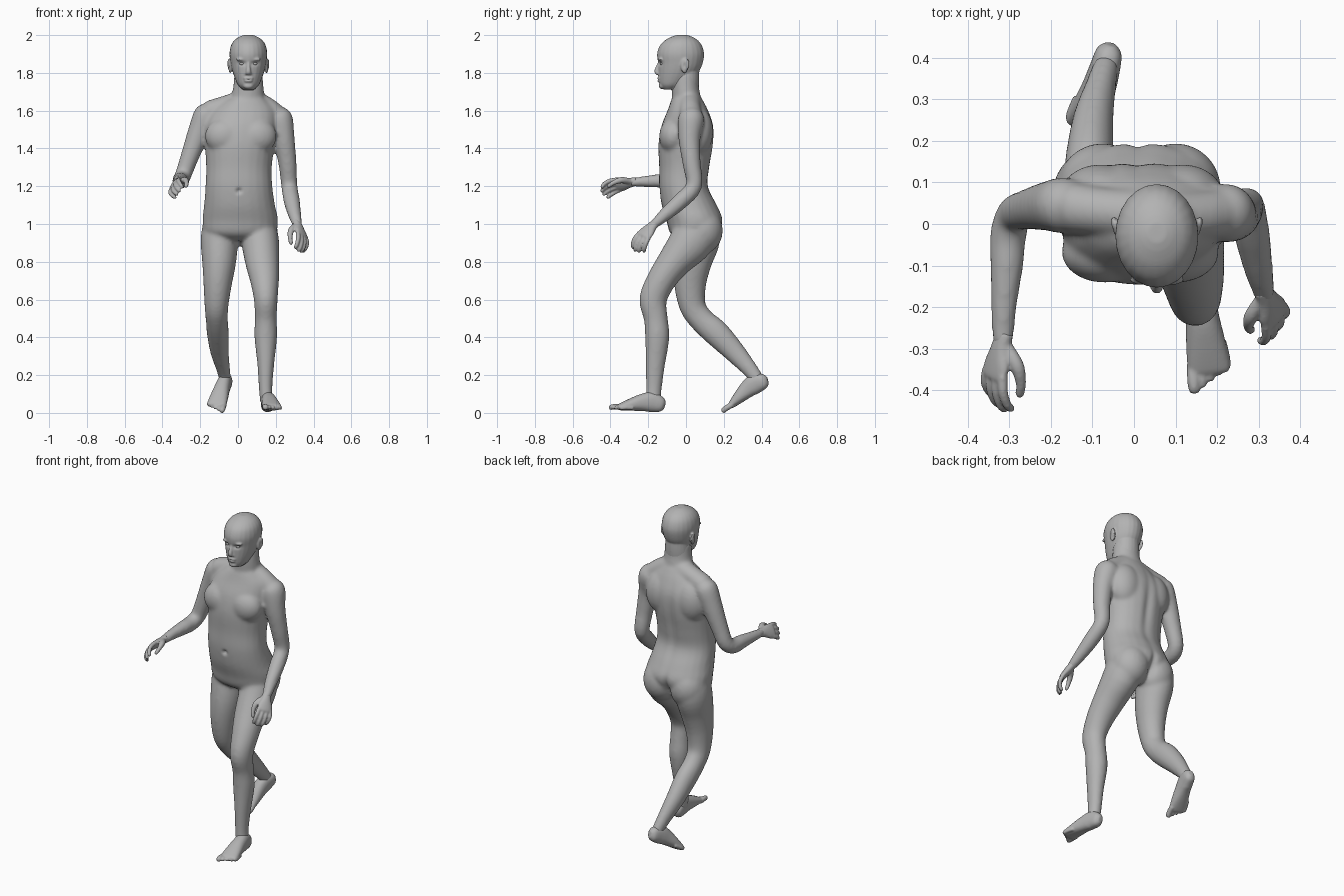
import bpy
import bmesh
from math import cos, sin, pi, exp, copysign
from mathutils import Vector, Matrix

default_cube = bpy.data.objects.get("Cube")
if default_cube:
    bpy.data.objects.remove(default_cube, do_unlink=True)

X_AXIS, Y_AXIS, Z_AXIS = Vector((1, 0, 0)), Vector((0, 1, 0)), Vector((0, 0, 1))
FACE_X = 0.055

skin = bpy.data.materials.new("plain_grey")
skin.use_nodes = True
skin.diffuse_color = (0.45, 0.45, 0.45, 1)
skin.node_tree.nodes["Principled BSDF"].inputs["Base Color"].default_value = skin.diffuse_color


def smooth_rings(rings, steps):
    """Catmull-Rom interpolation of centre and radii together."""
    points = [Vector(r if len(r) == 5 else (*r, r[-1])) for r in rings]
    points = [points[0] * 2 - points[1]] + points + [points[-1] * 2 - points[-2]]
    result = []
    for a, b, c, d in zip(points, points[1:], points[2:], points[3:]):
        for i in range(steps):
            t = i / steps
            result.append((b * 2 + (c - a) * t + (a * 2 - b * 5 + c * 4 - d) * t ** 2
                           + (b * 3 - a - c * 3 + d) * t ** 3) / 2)
    return result + [points[-2]]


def tube(bm, rings, side=X_AXIS, power=2.0, sides=24, steps=4, axis=None):
    """Loft through rings of (x, y, z, radius along side, other radius)."""
    samples = smooth_rings(rings, steps)
    centres = [Vector(s[:3]) for s in samples]
    loops = []
    for i, (s, centre) in enumerate(zip(samples, centres)):
        along = axis or centres[min(i + 1, len(centres) - 1)] - centres[max(i - 1, 0)]
        along = along.normalized()
        u = (side - along * side.dot(along)).normalized()
        v = along.cross(u)
        loop = []
        for k in range(sides):
            ca, sa = cos(2 * pi * k / sides), sin(2 * pi * k / sides)
            ca, sa = (copysign(abs(w) ** (2 / power), w) for w in (ca, sa))
            loop.append(bm.verts.new(centre + u * ca * s[3] + v * sa * s[4]))
        loops.append(loop)
    for low, high in zip(loops, loops[1:]):
        for k in range(sides):
            n = (k + 1) % sides
            bm.faces.new((low[k], low[n], high[n], high[k]))
    bm.faces.new(loops[0][::-1])
    bm.faces.new(loops[-1])


def ball(bm, centre, radii):
    matrix = Matrix.Translation(centre) @ Matrix.Diagonal((*radii, 1))
    bmesh.ops.create_uvsphere(bm, u_segments=24, v_segments=16, radius=1, matrix=matrix)


def finish(name, bm, voxel, rounds, dents=()):
    """Fuse the overlapping shapes into one skin, soften it, then press the dents."""
    bmesh.ops.recalc_face_normals(bm, faces=bm.faces)
    mesh = bpy.data.meshes.new(name)
    bm.to_mesh(mesh)
    bm.free()
    obj = bpy.data.objects.new(name, mesh)
    bpy.context.scene.collection.objects.link(obj)
    fuse = obj.modifiers.new("fuse", 'REMESH')
    fuse.mode, fuse.voxel_size = 'VOXEL', voxel
    soften = obj.modifiers.new("soften", 'SMOOTH')
    soften.factor, soften.iterations = 0.5, rounds
    graph = bpy.context.evaluated_depsgraph_get()
    fused = bpy.data.meshes.new_from_object(obj.evaluated_get(graph))
    obj.modifiers.clear()
    obj.data = fused
    bpy.data.meshes.remove(mesh)
    fused.name = name
    for vert in fused.vertices:
        start = vert.co.copy()
        for centre, radii, push in dents:
            d = sum(((p - c) / r) ** 2 for p, c, r in zip(start, centre, radii))
            if d < 9:
                vert.co += Vector(push) * exp(-d)
    fused.materials.clear()
    fused.materials.append(skin)
    for face in fused.polygons:
        face.material_index = 0
        face.use_smooth = True


def local_frame(origin, forward, across, flip):
    """Point mapper (forward, across, normal) for a hand or a foot."""
    f = Vector(forward).normalized()
    a = Vector(across)
    a = (a - f * a.dot(f)).normalized()
    n = f.cross(a) * flip
    origin = Vector(origin)
    return a, lambda r: (*(origin + f * r[0] + a * r[1] + n * r[2]), *r[3:])


def hand(name, wrist, forward, across, flip):
    side, place = local_frame(wrist, forward, across, flip)
    bm = bmesh.new()

    def limb(rings, count):
        tube(bm, [place(r) for r in rings], side, sides=count)

    limb([(-.02, 0, 0, .023, .02), (.02, 0, 0, .029, .021), (.06, 0, 0, .043, .019),
          (.09, 0, 0, .043, .015), (.1, 0, 0, .036, .008)], 20)
    # fingers curl towards the palm
    for k, length in enumerate((.076, .085, .08, .064)):
        off = -.033 + .022 * k
        limb([(.08, off, 0, .0125), (.085 + .45 * length, off * 1.2, .008, .012),
              (.085 + .82 * length, off * 1.2, .028, .011),
              (.085 + .95 * length, off * 1.1, .046, .0095),
              (.085 + length, off * 1.1, .053, .004)], 12)
    # thumb
    limb([(.015, -.015, .008, .016), (.05, -.045, .027, .017), (.09, -.05, .046, .0125),
          (.118, -.042, .056, .0105), (.127, -.039, .058, .004)], 12)
    finish(name, bm, .005, 3)


def foot(name, heel, forward, across, flip):
    side, place = local_frame(heel, forward, across, flip)
    bm = bmesh.new()
    tube(bm, [place(r) for r in (
        (0, 0, .04, .014, .02), (.02, 0, .045, .031, .04), (.07, 0, .056, .037, .053),
        (.12, 0, .051, .041, .046), (.18, 0, .036, .048, .033),
        (.235, 0, .021, .051, .019), (.25, 0, .018, .044, .012))], side, power=2.3)
    # toes, big toe first
    for k in range(5):
        off, tip, r = -.037 + .019 * k, .292 - .012 * k, .0155 if k == 0 else .0115
        tube(bm, [place(p) for p in (
            (tip - .07, off, .02, r), (tip - .03, off * 1.1, .019, r),
            (tip - .008, off * 1.1, .015, r * .9), (tip, off * 1.1, .014, r * .4))],
            side, sides=12)
    finish(name, bm, .005, 3)


# torso
body = bmesh.new()
tube(body, [(.008, .04, .91, .1, .07), (.01, .042, .95, .185, .125), (.012, .046, 1.02, .2, .15),
            (.008, .018, 1.1, .188, .147), (.005, -.012, 1.2, .177, .13),
            (.005, -.008, 1.3, .174, .134), (.01, 0, 1.42, .184, .146),
            (.018, .008, 1.52, .19, .138), (.035, .01, 1.6, .165, .108),
            (.048, .005, 1.66, .105, .082)], power=2.15, axis=Z_AXIS)
# neck and shoulder line
tube(body, [(.048, .01, 1.6, .09, .08), (.052, .002, 1.67, .087, .076),
            (.055, -.003, 1.72, .081, .072), (FACE_X, -.005, 1.8, .074, .07)])
tube(body, [(-.15, .04, 1.592, .062), (-.07, .03, 1.62, .058), (.055, .02, 1.65, .062),
            (.15, .02, 1.615, .058), (.225, .03, 1.552, .06)], side=Y_AXIS)
# chest, shoulder blades and seat muscles
for sign in (-1, 1):
    ball(body, (.015 + sign * .085, -.068, 1.465), (.105, .074, .095))
    ball(body, (.018 + sign * .1, .06, 1.49), (.1, .084, .13))
    ball(body, (.012 + sign * .088, .083, .965), (.11, .112, .125))

# right arm, bent forward
tube(body, [(-.145, .045, 1.625, .035), (-.165, .045, 1.583, .066), (-.205, .043, 1.49, .06),
            (-.254, .035, 1.36, .049), (-.288, .022, 1.265, .044), (-.303, -.03, 1.232, .044),
            (-.306, -.1, 1.23, .04), (-.313, -.2, 1.226, .031), (-.316, -.295, 1.22, .025, .022)])
# left arm, hanging
tube(body, [(.2, .03, 1.61, .035), (.218, .028, 1.56, .07), (.242, .018, 1.45, .058),
            (.262, .03, 1.32, .048), (.272, .042, 1.2, .043), (.285, -.03, 1.12, .043),
            (.3, -.11, 1.05, .035), (.316, -.178, .99, .025, .022)])
# left leg, stepping forward
tube(body, [(.1, .06, 1.02, .09, .1), (.116, .035, .92, .1, .118), (.128, -.062, .8, .09, .09),
            (.141, -.132, .7, .076, .077), (.147, -.174, .6, .063, .073),
            (.147, -.16, .5, .058, .063), (.147, -.152, .4, .06, .064),
            (.147, -.163, .25, .044, .051), (.146, -.17, .13, .036, .042),
            (.152, -.175, .05, .034, .04)])
# right leg, pushing off behind
tube(body, [(-.09, .07, 1.02, .09, .1), (-.098, .065, .92, .1, .115), (-.1, .035, .8, .09, .102),
            (-.108, .022, .68, .075, .085), (-.114, .035, .565, .063, .07),
            (-.112, .085, .49, .058, .066), (-.107, .158, .425, .058, .07),
            (-.098, .252, .328, .049, .058), (-.08, .33, .24, .037, .044),
            (-.071, .365, .195, .033, .038), (-.065, .382, .168, .03, .034)])
finish("body", body, .009, 11, [
    ((.005, -.14, 1.175), (.012, .03, .012), (0, .018, 0)),     # navel
    ((.01, .15, 1.34), (.025, .06, .2), (0, -.012, 0)),         # spine groove
    ((.01, .19, .95), (.018, .08, .08), (0, -.02, 0))])         # seat cleft

# head, lofted upwards from front, back and half width
head = bmesh.new()
tube(head, [(FACE_X, (front + back) / 2, z, width, (back - front) / 2)
            for z, front, back, width in (
                (1.712, -.118, -.06, .03), (1.735, -.138, -.01, .054), (1.77, -.145, .035, .071),
                (1.81, -.147, .07, .085), (1.85, -.148, .088, .094), (1.9, -.153, .096, .1),
                (1.945, -.138, .084, .092), (1.975, -.108, .06, .072), (1.993, -.072, .028, .044),
                (2.001, -.045, .002, .022))], axis=Z_AXIS)
tube(head, [(FACE_X, -.005, 1.69, .078, .069), (FACE_X, 0, 1.76, .074, .07), (FACE_X, 0, 1.82, .07, .07)])
# nose, lips and chin
tube(head, [(FACE_X, -.138, 1.862, .008, .01), (FACE_X, -.147, 1.835, .01, .011),
            (FACE_X, -.155, 1.808, .014, .013), (FACE_X, -.147, 1.793, .018, .01)], sides=16)
for z, width in ((1.771, .027), (1.758, .023)):
    ball(head, (FACE_X, -.14, z), (width, .012, .008))
ball(head, (FACE_X, -.124, 1.731), (.028, .02, .017))
sockets = [((FACE_X, -.152, 1.7645), (.022, .02, .003), (0, .004, 0))]
for sign in (-1, 1):
    x = FACE_X + sign * .036
    ball(head, (x, -.133, 1.871), (.03, .014, .009))            # brow
    ball(head, (FACE_X + sign * .096, -.008, 1.838), (.011, .02, .04))     # ear
    ball(head, (FACE_X + sign * .104, .002, 1.846), (.007, .017, .03))
    sockets.append(((x - sign * .004, -.142, 1.85), (.02, .03, .011), (0, .01, 0)))
    sockets.append(((FACE_X + sign * .112, -.008, 1.838), (.02, .008, .016), (-sign * .006, 0, 0)))
finish("head", head, .005, 4, sockets)
for label, sign in (("right", -1), ("left", 1)):
    eye = bmesh.new()
    ball(eye, (FACE_X + sign * .034, -.125, 1.849), (.014, .0125, .009))
    finish(label + "_eye", eye, .003, 2)

# hands and feet
hand("right_hand", (-.316, -.28, 1.222), (-.24, -1, -.18), (-.6, 0, -.8), 1)
hand("left_hand", (.314, -.168, 1), (.27, -.6, -.66), (.5, .6, -.3), -1)
foot("left_foot", (.15, -.115, -.003), (.13, -1, .06), X_AXIS, 1)
foot("right_foot", (-.055, .452, .138), (-.25, -.85, -.48), -X_AXIS, -1)
